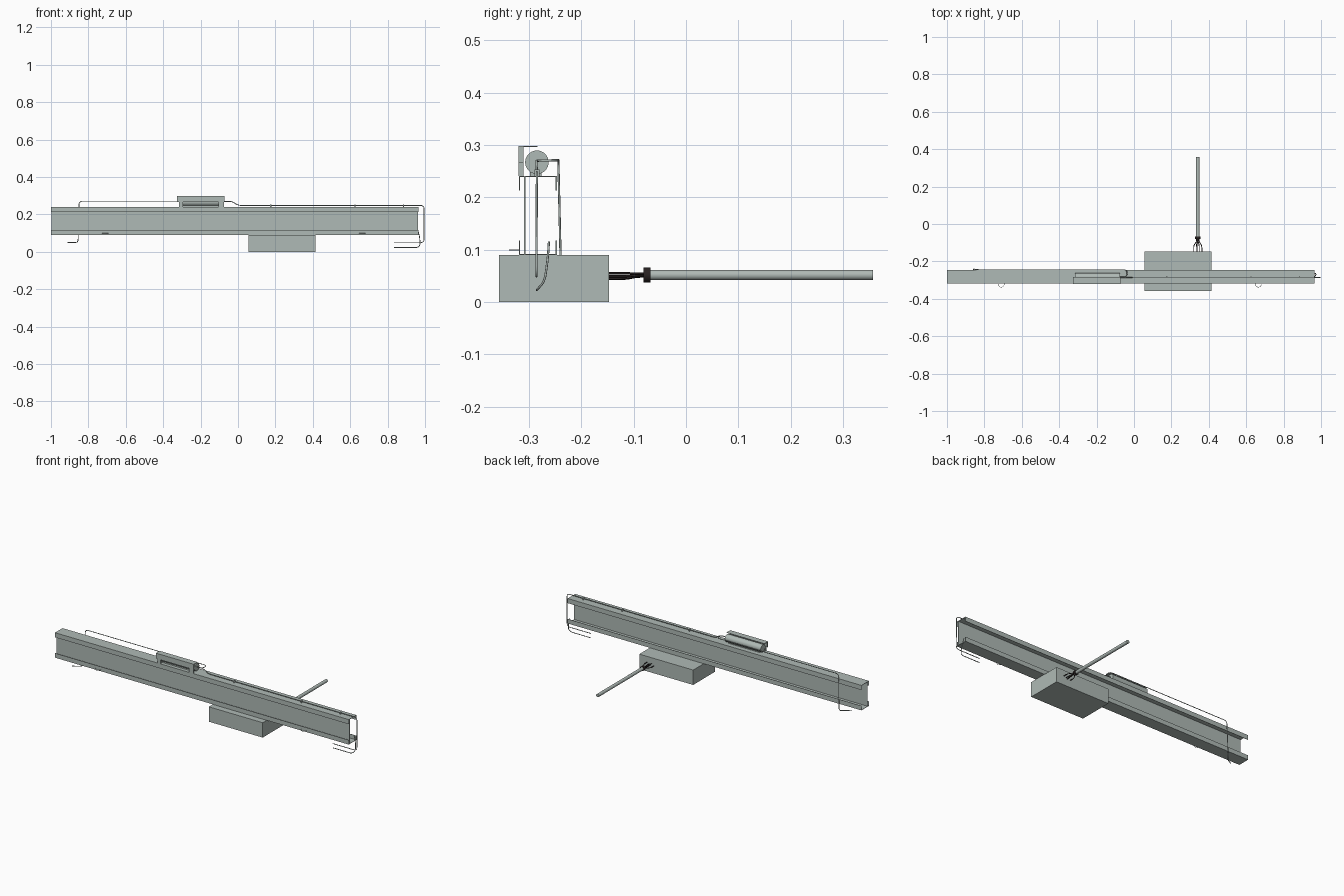
import bpy, bmesh, math
from mathutils import Vector

if "Cube" in bpy.data.objects:
    bpy.data.objects.remove(bpy.data.objects["Cube"])


def material(name, rgb):
    m = bpy.data.materials.new(name)
    m.diffuse_color = (*rgb, 1)
    m.use_nodes = True
    m.node_tree.nodes["Principled BSDF"].inputs["Base Color"].default_value = m.diffuse_color
    return m


GREY = material("grey_green_metal", (0.43, 0.49, 0.465))
DARK = material("black_rubber", (0.022, 0.016, 0.016))


def finish(name, bm, mat, smooth=False):
    bmesh.ops.recalc_face_normals(bm, faces=bm.faces)
    me = bpy.data.meshes.new(name)
    bm.to_mesh(me)
    bm.free()
    me.materials.append(mat)
    ob = bpy.data.objects.new(name, me)
    bpy.context.collection.objects.link(ob)
    if smooth:
        bpy.context.view_layer.objects.active = ob
        ob.select_set(True)
        bpy.ops.object.shade_smooth_by_angle(angle=math.radians(50))
        ob.select_set(False)
    return ob


def box(name, x, y, z, mat=GREY):
    bm = bmesh.new()
    bmesh.ops.create_cube(bm, size=1)
    for v in bm.verts:
        for i, (a, b) in enumerate((x, y, z)):
            v.co[i] = a if v.co[i] < 0 else b
    return finish(name, bm, mat)


def extrude_x(name, profile, x0, x1, mat=GREY):
    """Closed (y, z) profile swept along x."""
    bm = bmesh.new()
    f = bm.faces.new([bm.verts.new((x0, y, z)) for y, z in profile])
    r = bmesh.ops.extrude_face_region(bm, geom=[f])
    for v in r["geom"]:
        if isinstance(v, bmesh.types.BMVert):
            v.co.x = x1
    # the start face is removed by the region extrude: close both ends
    bmesh.ops.holes_fill(bm, edges=[e for e in bm.edges if e.is_boundary], sides=0)
    return finish(name, bm, mat)


def cylinder(name, a, b, radius, mat=GREY, sides=24):
    a, b = Vector(a), Vector(b)
    bm = bmesh.new()
    bmesh.ops.create_cone(bm, cap_ends=True, segments=sides, radius1=radius,
                          radius2=radius, depth=(b - a).length)
    bm.transform((b - a).to_track_quat('Z', 'Y').to_matrix().to_4x4())
    bmesh.ops.translate(bm, verts=bm.verts, vec=(a + b) / 2)
    return finish(name, bm, mat, True)


def wire(name, points, radius, mat=GREY, bend=0.02):
    """Round tube along a polyline whose corners are rounded."""
    p = [Vector(q) for q in points]
    path = [p[0]]
    for a, b, c in zip(p, p[1:], p[2:]):
        s = b + (a - b).normalized() * min(bend, (a - b).length * .45)
        e = b + (c - b).normalized() * min(bend, (c - b).length * .45)
        for i in range(6):
            t = i / 5
            path.append(s * (1 - t) ** 2 + b * 2 * t * (1 - t) + e * t * t)
    path.append(p[-1])
    bm = bmesh.new()
    rings = []
    normal = None
    for i, q in enumerate(path):
        d = (path[min(i + 1, len(path) - 1)] - path[max(i - 1, 0)]).normalized()
        if normal is None:
            normal = d.orthogonal()
        normal = (normal - d * normal.dot(d)).normalized()
        side = d.cross(normal)
        rings.append([bm.verts.new(q + radius * (normal * math.cos(k * math.pi / 4)
                      + side * math.sin(k * math.pi / 4))) for k in range(8)])
    for r, s in zip(rings, rings[1:]):
        for k in range(8):
            bm.faces.new((r[k], r[(k + 1) % 8], s[(k + 1) % 8], s[k]))
    bm.faces.new(rings[0])
    bm.faces.new(rings[-1])
    return finish(name, bm, mat, True)


# Beam: two facing sheet-metal tracks and a recessed web panel
T = 0.002
Y0, Y1 = -0.319, -0.247


def track(name, z, lip):
    t = math.copysign(T, lip)
    extrude_x(name, [(Y0, z), (Y1, z), (Y1, z + lip), (Y1 - T, z + lip), (Y1 - T, z + t),
                     (Y0 + T, z + t), (Y0 + T, z + lip), (Y0, z + lip)], -1, 0.964)


track("top_track", 0.241, -0.028)
track("bottom_track", 0.09, 0.027)
box("web_panel", (-0.997, 0.963), (-0.310, -0.307), (0.092, 0.239))

# Control box under the beam
box("control_box", (0.055, 0.415), (-0.357, -0.147), (0, 0.09))

# Motor cylinder with angle cover, cover feet and saddle on top of the beam
cylinder("motor_tube", (-0.315, -0.285, 0.267), (-0.075, -0.285, 0.267), 0.0225, sides=32)
box("motor_cover_front", (-0.325, -0.072), (-0.320, -0.311), (0.266, 0.298))
box("motor_cover_top", (-0.325, -0.072), (-0.320, -0.284), (0.2965, 0.2985))
for side, x in (("left", (-0.315, -0.295)), ("right", (-0.105, -0.075))):
    box(f"cover_foot_{side}", x, (-0.320, -0.311), (0.241, 0.266))
box("motor_saddle", (-0.30, -0.09), (-0.298, -0.276), (0.241, 0.256))

# Long wires leaving the motor
R = 0.0021
wire("right_wire", [(-0.08, -0.286, 0.27), (-0.03, -0.286, 0.27), (0.0, -0.285, 0.248),
                    (0.995, -0.285, 0.248), (0.995, -0.286, 0.049), (0.835, -0.286, 0.049)], R)
wire("left_wire", [(-0.08, -0.284, 0.27), (-0.037, -0.284, 0.27), (-0.037, -0.244, 0.271),
                   (-0.85, -0.244, 0.271), (-0.855, -0.239, 0.052), (-0.875, -0.265, 0.05),
                   (-0.91, -0.283, 0.05)], R)
wire("lower_wire", [(0.962, -0.262, 0.115), (0.970, -0.264, 0.085), (0.975, -0.27, 0.04),
                    (0.962, -0.285, 0.023), (0.835, -0.285, 0.023)], R, bend=0.015)

# Clips holding the wire on the top track
for i, x in enumerate((0.175, 0.625, 0.885)):
    box(f"wire_clip_{i}", (x - 0.003, x + 0.003), (-0.290, -0.280), (0.241, 0.253))

# Hook loops on the front lower edge
for i, x in enumerate((-0.71, 0.665)):
    arc = [(x + 0.017 * math.cos(a), -0.319 - 0.019 * math.sin(a), 0.099)
           for a in [k * math.pi / 8 for k in range(9)]]
    wire(f"hook_loop_{i}", arc, 0.0010, bend=0.002)

# Rear conduit, collar and the cables feeding it
cylinder("conduit", (0.341, -0.072, 0.0515), (0.341, 0.357, 0.0515), 0.0097, sides=24)
cylinder("conduit_collar", (0.341, -0.081, 0.0515), (0.341, -0.068, 0.0515), 0.014, DARK)
for i, (dx, dz) in enumerate(((-0.022, -0.007), (-0.008, 0.004), (0.008, -0.002),
                              (0.022, 0.004), (0.0, -0.006))):
    wire(f"feed_cable_{i}", [(0.341 + dx, -0.15, 0.051 + dz), (0.341 + dx, -0.115, 0.051 + dz),
                             (0.341 + dx * .3, -0.095, 0.052 + dz * .5),
                             (0.341 + dx * .3, -0.075, 0.052 + dz * .5)], 0.0022, DARK)
